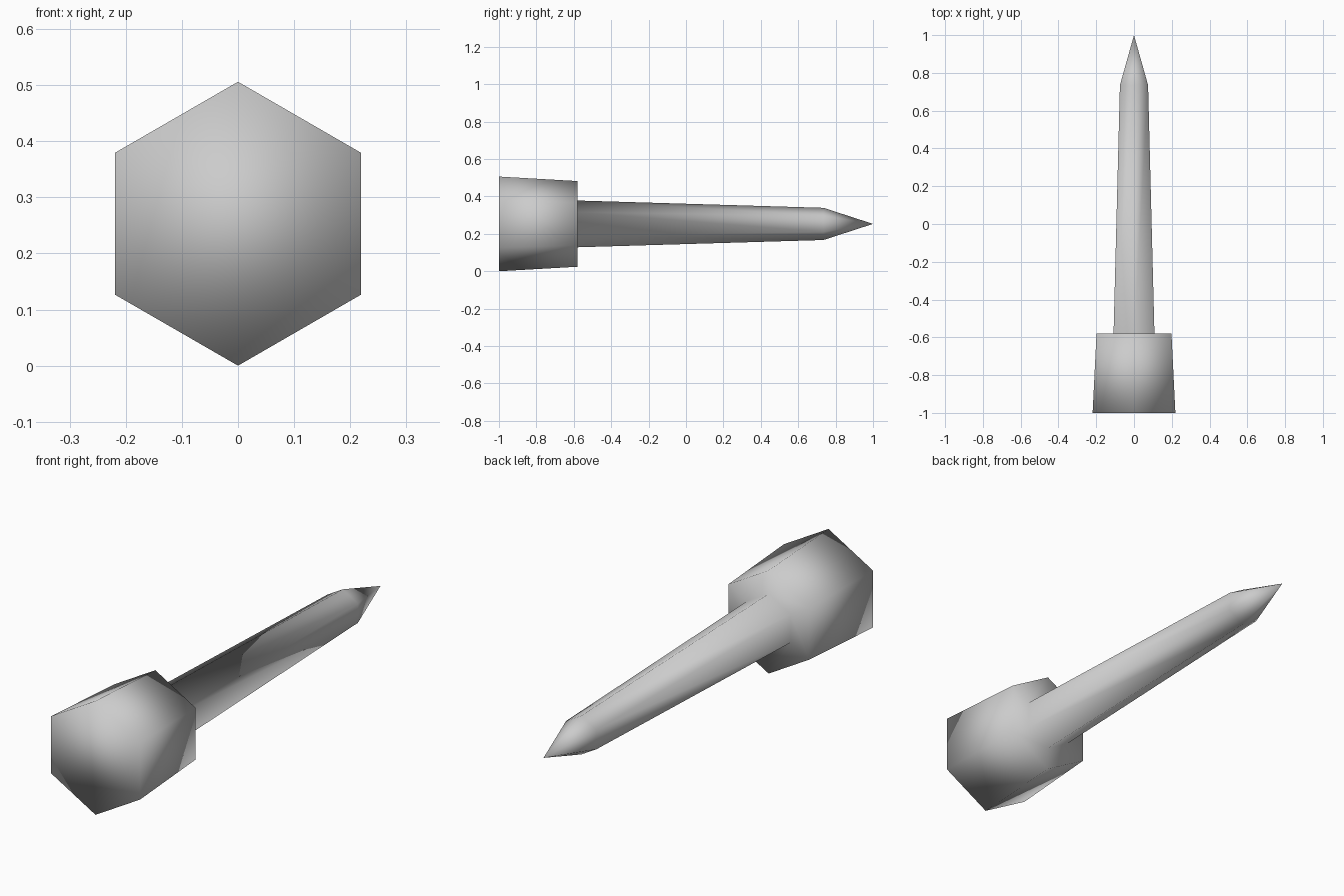
import bpy, bmesh
from math import cos, sin, pi

cube = bpy.data.objects.get("Cube")
if cube:
    bpy.data.objects.remove(cube, do_unlink=True)

SIDES = 6
CENTRE_Z = 0.253

# Plain grey material
grey = bpy.data.materials.new("grey")
grey.use_nodes = True
colour = (0.6, 0.6, 0.6, 1)
grey.diffuse_color = colour
grey.node_tree.nodes["Principled BSDF"].inputs["Base Color"].default_value = colour

# Profile along y: (y, radius) of head front, head back, shaft root, shaft shoulder
profile = [(-1, 0.253), (-0.58, 0.229), (-0.58, 0.125), (0.735, 0.086)]

bm = bmesh.new()


def ring(y, radius):
    return [bm.verts.new((radius * sin(2 * pi * i / SIDES), y,
                          CENTRE_Z + radius * cos(2 * pi * i / SIDES)))
            for i in range(SIDES)]


rings = [ring(y, r) for y, r in profile]
tip = bm.verts.new((0, 1, CENTRE_Z))

# Head, step and tapered shaft, then the pointed end
for a, b in zip(rings, rings[1:]):
    for i in range(SIDES):
        j = (i + 1) % SIDES
        bm.faces.new((a[i], a[j], b[j], b[i]))
for i in range(SIDES):
    bm.faces.new((rings[-1][i], rings[-1][(i + 1) % SIDES], tip))

# Flat striking face
bm.faces.new(rings[0])

bmesh.ops.recalc_face_normals(bm, faces=bm.faces)
for face in bm.faces:
    face.smooth = True

mesh = bpy.data.meshes.new("hex_spike")
bm.to_mesh(mesh)
bm.free()
mesh.materials.append(grey)
spike = bpy.data.objects.new("hex_spike", mesh)
bpy.context.collection.objects.link(spike)
